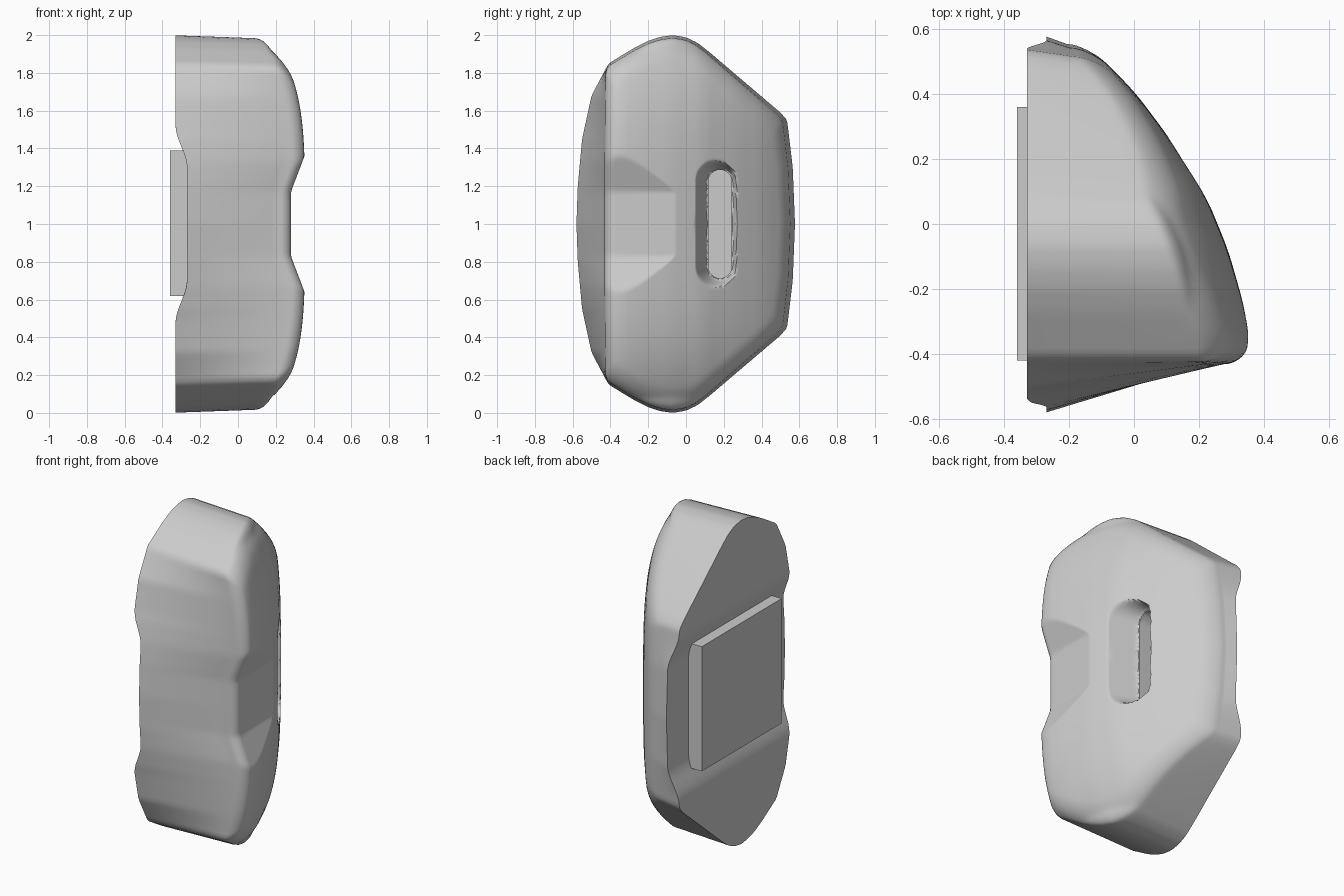
import bpy, bmesh, math

if "Cube" in bpy.data.objects:
    bpy.data.objects.remove(bpy.data.objects["Cube"])

# half outline of the block seen from the right (y, height above mid line)
OUTLINE = [(.577, 0), (.565, .3), (.535, .55), (.5, .59), (.3, .76), (.13, .905), (.06, .96),
           (0, .988), (-.07, 1.0), (-.14, .99), (-.2, .97), (-.27, .935), (-.41, .85),
           (-.5, .68), (-.55, .45), (-.573, .2), (-.58, 0)]
# outward bulge of the gripping face along y (y, x)
FACE = [(-.43, .34), (-.36, .36), (-.25, .34), (-.08, .29), (.09, .22), (.27, .105),
        (.41, .0), (.51, -.1), (.58, -.17)]
N_HALF = 110
MID_Y = .03


def lerp_table(pts, v):
    if v <= pts[0][0]:
        return pts[0][1]
    for (a, fa), (b, fb) in zip(pts, pts[1:]):
        if v <= b:
            return fa + (fb - fa) * (v - a) / (b - a)
    return pts[-1][1]


def face_table(v):
    # average nearby samples to soften the kinks
    return sum(lerp_table(FACE, v + d) for d in (-.04, -.02, 0, .02, .04)) / 5


def resample(pts, n):
    dist = [0]
    for a, b in zip(pts, pts[1:]):
        dist.append(dist[-1] + math.dist(a, b))
    ys = list(zip(dist, [p[0] for p in pts]))
    zs = list(zip(dist, [p[1] for p in pts]))
    return [(lerp_table(ys, dist[-1] * i / n), lerp_table(zs, dist[-1] * i / n)) for i in range(n + 1)]


def front_x(y, h):
    h = abs(h)
    x = face_table(y) - min(.13, .1 * (h / .86) ** 4)
    x = min(x, .28 + .38 * max(0, h - .17))            # finger notch
    d = math.hypot(y - .18, max(0, h - .225))
    return min(x, .06 + 3 * max(0, d - .07))           # dish round the slot


def back_x(h):
    t = min(1, max(0, (.52 - abs(h)) / .22))
    return -.33 + .06 * t * t * (3 - 2 * t)            # shallow channel across the back


half = resample(OUTLINE, N_HALF)
loop = half + [(y, -h) for y, h in reversed(half[1:-1])]
front = [(max(y, -.425 + .05 * (y + .425)) if y < 0 else y * .96, h * .985) for y, h in loop]


def scaled(p, s):
    return MID_Y + (p[0] - MID_Y) * s, p[1] * s


def fillet(s):
    t = max(0, (s - .88) / .12)
    return .065 * (1 - math.sqrt(max(0, 1 - t * t)))


# rings from the back centre, over the side wall, to the front centre
rings = []
for i in range(1, 21):
    pts = [scaled(p, i / 20) for p in loop]
    rings.append([(back_x(h), y, h) for y, h in pts])
for i in range(1, 12):
    w = i / 12
    ring = []
    for b, f in zip(loop, front):
        xb, xf = back_x(b[1]), front_x(*f) - fillet(1)
        ring.append((xb + (xf - xb) * w, b[0] + (f[0] - b[0]) * w, b[1] + (f[1] - b[1]) * w))
    rings.append(ring)
steps = [1, .997, .99, .98, .965, .95, .93, .91] + [.89 * (1 - i / 56) for i in range(56)]
for s in steps:
    pts = [scaled(p, s) for p in front]
    rings.append([(front_x(y, h) - fillet(s), y, h) for y, h in pts])


def finish(bm, name):
    bmesh.ops.recalc_face_normals(bm, faces=bm.faces)
    me = bpy.data.meshes.new(name)
    bm.to_mesh(me)
    bm.free()
    ob = bpy.data.objects.new(name, me)
    bpy.context.collection.objects.link(ob)
    return ob


# main block
bm = bmesh.new()
vr = [[bm.verts.new((x, y, h + 1)) for x, y, h in r] for r in rings]
n = len(loop)
for a, b in zip(vr, vr[1:]):
    for i in range(n):
        j = (i + 1) % n
        bm.faces.new((a[i], a[j], b[j], b[i]))
for ring, x in ((vr[0], back_x(0)), (vr[-1], front_x(MID_Y, 0))):
    c = bm.verts.new((x, MID_Y, 1))
    for i in range(n):
        bm.faces.new((c, ring[i], ring[(i + 1) % n]))
block = finish(bm, "grip_block")

# bolt slot cutter
bm = bmesh.new()
prof = []
for k in range(34):
    a = math.pi * (k if k < 17 else k - 1) / 16
    prof.append((.18 + .062 * math.cos(a), 1 + (.225 if k < 17 else -.225) + .062 * math.sin(a)))
lo = [bm.verts.new((-.5, y, z)) for y, z in prof]
hi = [bm.verts.new((.5, y, z)) for y, z in prof]
bm.faces.new(lo)
bm.faces.new(hi)
for i in range(len(prof)):
    j = (i + 1) % len(prof)
    bm.faces.new((lo[i], lo[j], hi[j], hi[i]))
cutter = finish(bm, "slot_cutter")
mod = block.modifiers.new("slot", 'BOOLEAN')
mod.object, mod.operation, mod.solver = cutter, 'DIFFERENCE', 'EXACT'
bpy.context.view_layer.objects.active = block
block.select_set(True)
bpy.ops.object.modifier_apply(modifier="slot")
bpy.data.objects.remove(cutter)
bpy.ops.object.shade_smooth_by_angle(angle=math.radians(40))

# mounting plate on the back
bm = bmesh.new()
bmesh.ops.create_cube(bm, size=1)
for v in bm.verts:
    v.co = (-.31 + v.co.x * .1, -.03 + v.co.y * .78, 1.005 + v.co.z * .77)
finish(bm, "back_plate")
